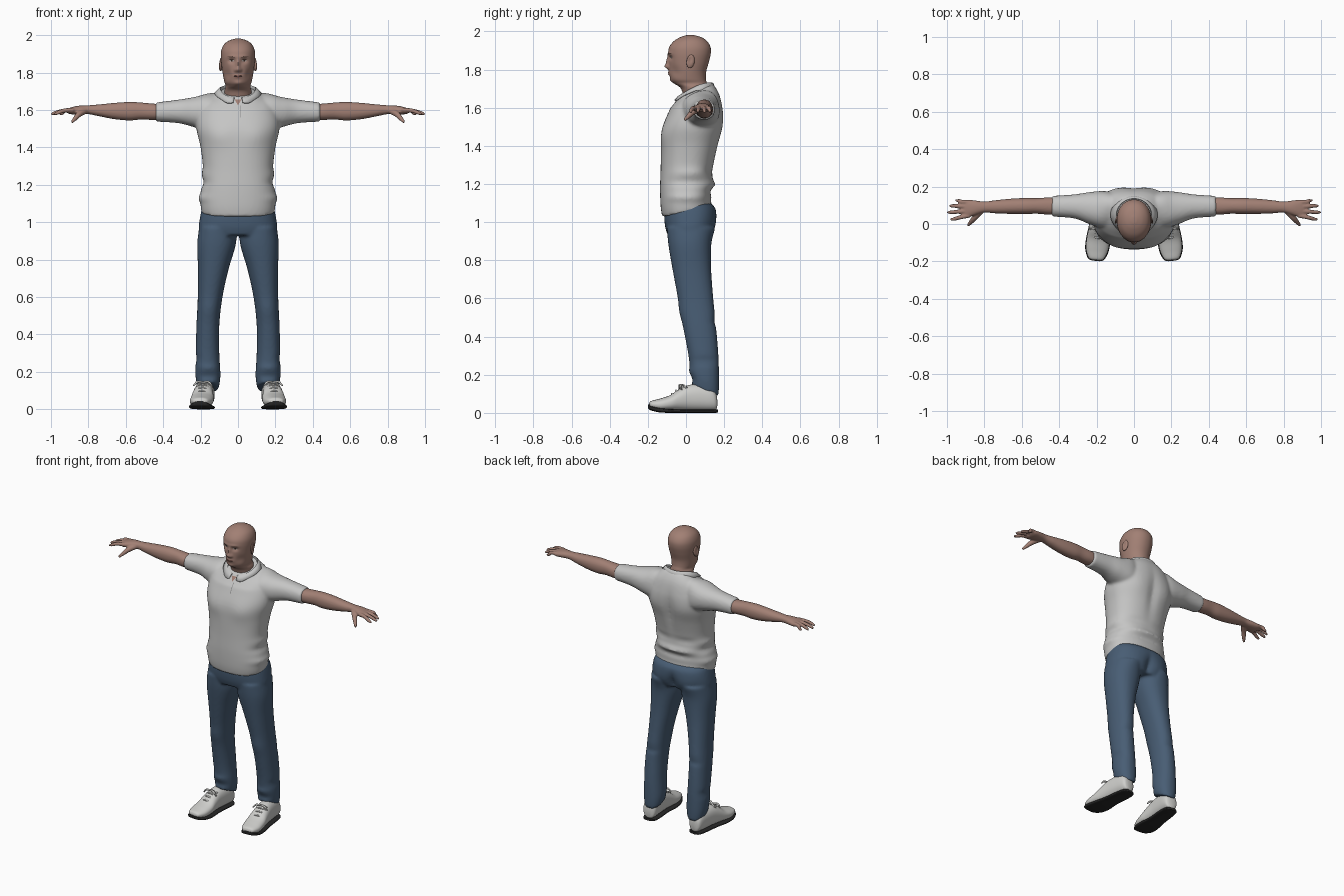
import bpy, bmesh, math
from mathutils import Matrix, Vector

cube = bpy.data.objects.get("Cube")
if cube:
    bpy.data.objects.remove(cube, do_unlink=True)


def material(name, *rgb):
    mat = bpy.data.materials.new(name)
    mat.use_nodes = True
    mat.diffuse_color = (*rgb, 1)
    mat.node_tree.nodes["Principled BSDF"].inputs["Base Color"].default_value = (*rgb, 1)
    return mat


skin = material("skin", .36, .215, .175)
lip = material("lip", .25, .12, .1)
brow = material("brow", .12, .07, .055)
eye_white = material("eye_white", .45, .4, .38)
iris = material("iris", .03, .02, .015)
cloth = material("shirt_grey", .56, .56, .555)
seam = material("seam_grey", .25, .25, .25)
denim = material("denim", .065, .11, .175)
leather = material("shoe_white", .62, .62, .6)
rubber = material("sole_black", .02, .02, .02)
SIDES = (1, -1)


def spline(rows, steps):
    """Smoothly interpolate rows of numbers."""
    ends = [rows[0], *rows, rows[-1]]
    out = []
    for i in range(len(rows) - 1):
        for k in range(steps):
            t = k / steps
            out.append([.5 * (2*b + (c-a)*t + (2*a - 5*b + 4*c - d)*t*t + (3*b - a - 3*c + d)*t**3)
                        for a, b, c, d in zip(*ends[i:i + 4])])
    return out + [rows[-1]]


def skin_rings(bm, rings):
    """Bridge closed rings of points and cap both ends."""
    loops = [[bm.verts.new(p) for p in ring] for ring in rings]
    n = len(loops[0])
    for low, high in zip(loops, loops[1:]):
        for i in range(n):
            j = (i + 1) % n
            bm.faces.new((low[i], low[j], high[j], high[i]))
    bm.faces.new(loops[0])
    bm.faces.new(loops[-1])


def loft(bm, rows, axis, side=1, power=2.2, n=48, steps=6, move=Matrix()):
    """Loft rounded sections; a row is position, low, high, low, high."""
    u, v = [a for a in range(3) if a != axis]
    rings = []
    for t, a, b, c, d in spline(rows, steps):
        ring = []
        for i in range(n):
            ang = math.tau * i / n
            co, si = math.cos(ang), math.sin(ang)
            p = Vector((0, 0, 0))
            p[axis] = t
            p[u] = (a + b) / 2 + (b - a) / 2 * math.copysign(abs(co) ** (2 / power), co)
            p[v] = (c + d) / 2 + (d - c) / 2 * math.copysign(abs(si) ** (2 / power), si)
            p = move @ p
            p.x *= side
            ring.append(p)
        rings.append(ring)
    skin_rings(bm, rings)


def centred(rows):
    return [(z, -w, w, front, back) for z, w, front, back in rows]


def tube(bm, points, radii, side=1, n=10):
    """Round tapered tube through points."""
    path = spline([(*p, r) for p, r in zip(points, radii)], 4)
    rings = []
    for i, (x, y, z, r) in enumerate(path):
        a, b = path[max(i - 1, 0)], path[min(i + 1, len(path) - 1)]
        turn = (Vector(b[:3]) - Vector(a[:3])).to_track_quat("Z", "Y")
        ring = []
        for k in range(n):
            ang = math.tau * k / n
            p = Vector((x, y, z)) + turn @ Vector((r * math.cos(ang), r * math.sin(ang), 0))
            p.x *= side
            ring.append(p)
        rings.append(ring)
    skin_rings(bm, rings)


def sculpt(bm, bumps):
    """Push the surface with soft falloffs, mirrored left and right."""
    for centre, radii, push in bumps:
        for s in SIDES if centre[0] else (1,):
            for v in bm.verts:
                d = sum(((v.co[i] - centre[i] * (s if i == 0 else 1)) / radii[i]) ** 2 for i in range(3))
                if d < 9:
                    v.co += Vector((push[0] * s, push[1], push[2])) * math.exp(-d)


def finish(name, bm, mat, voxel=0, relax=4):
    bmesh.ops.recalc_face_normals(bm, faces=bm.faces)
    mesh = bpy.data.meshes.new(name)
    bm.to_mesh(mesh)
    bm.free()
    mesh.materials.append(mat)
    mesh.polygons.foreach_set("use_smooth", [True] * len(mesh.polygons))
    mesh.set_sharp_from_angle(angle=math.radians(55))
    obj = bpy.data.objects.new(name, mesh)
    bpy.context.collection.objects.link(obj)
    if voxel:
        mod = obj.modifiers.new("blend", "REMESH")
        mod.mode, mod.voxel_size, mod.use_smooth_shade = "VOXEL", voxel, True
        mod = obj.modifiers.new("relax", "SMOOTH")
        mod.factor, mod.iterations = .5, relax
    return obj


def plate(name, target, outline, mat, lift=.002):
    """Thin patch laid on the front of a surface, as a fan."""
    bpy.context.view_layer.update()
    dg = bpy.context.evaluated_depsgraph_get()
    bm = bmesh.new()
    mid = [sum(c) / len(outline) for c in zip(*outline)]
    verts = []
    for x, z in [mid, *outline]:
        hit = target.ray_cast((x, -1, z), (0, 1, 0), depsgraph=dg)[1]
        verts.append(bm.verts.new((x, hit.y - lift, z)))
    rim = verts[1:]
    for a, b in zip(rim, rim[1:] + rim[:1]):
        bm.faces.new((verts[0], a, b))
    finish(name, bm, mat)


def oval(x, z, rx, rz, slant=0):
    return [(x + rx * math.cos(math.tau * i / 16),
             z + rz * math.sin(math.tau * i / 16) + slant * math.cos(math.tau * i / 16)) for i in range(16)]


def ramp(x):
    return min(max(x, 0), 1)


# Head and neck, with sculpted face
bm = bmesh.new()
loft(bm, centred([(1.62, .08, 0, .13), (1.67, .074, -.015, .122), (1.705, .072, -.03, .115),
                  (1.728, .066, -.062, .11), (1.75, .073, -.08, .105), (1.79, .081, -.088, .106),
                  (1.84, .088, -.09, .12), (1.885, .092, -.093, .13), (1.92, .089, -.087, .128),
                  (1.95, .075, -.063, .11), (1.97, .05, -.03, .08), (1.98, .02, 0, .045),
                  (1.982, .004, .018, .026)]), 2, n=128, steps=8, power=2.1)
sculpt(bm, [((0, -.09, 1.817), (.014, .05, .014), (0, -.02, 0)),      # nose tip
            ((0, -.09, 1.845), (.01, .05, .024), (0, -.013, 0)),       # nose bridge
            ((.014, -.09, 1.812), (.008, .05, .008), (0, -.007, 0)),   # nostrils
            ((.034, -.085, 1.863), (.019, .06, .013), (0, .011, 0)),   # eye sockets
            ((.03, -.09, 1.885), (.026, .05, .009), (0, -.004, 0)),    # brow ridge
            ((0, -.09, 1.78), (.024, .05, .011), (0, -.006, 0)),       # mouth
            ((0, -.08, 1.742), (.022, .05, .014), (0, -.007, 0)),      # chin
            ((.06, -.06, 1.79), (.025, .05, .03), (-.006, .004, 0))])  # cheeks
head = finish("head", bm, skin)

# Ears
bm = bmesh.new()
for s in SIDES:
    m = Matrix.Translation((.092 * s, .024, 1.843)) @ Matrix.Rotation(.3 * s, 4, "Z") \
        @ Matrix.Rotation(-.2, 4, "X") @ Matrix.Diagonal((.009, .022, .036, 1))
    bmesh.ops.create_uvsphere(bm, u_segments=24, v_segments=16, radius=1, matrix=m)
sculpt(bm, [((.1, .022, 1.85), (.02, .01, .016), (-.007, 0, 0))])
finish("ears", bm, skin)

# Facial details
for s, label in zip(SIDES, ("left", "right")):
    plate(label + "_eye", head, oval(.034 * s, 1.864, .013, .005), eye_white)
    plate(label + "_iris", head, oval(.034 * s, 1.864, .005, .005), iris, .003)
    plate(label + "_eyelid", head, oval(.034 * s, 1.87, .015, .002), brow, .003)
    plate(label + "_brow", head, oval(.036 * s, 1.883, .02, .003, .002 * s), brow)
plate("upper_lip", head, oval(0, 1.784, .024, .003), lip)
plate("lower_lip", head, oval(0, 1.776, .019, .004), lip)
plate("mouth_line", head, oval(0, 1.78, .025, .001), brow, .003)

# Polo shirt: torso and sleeves blended together
bm = bmesh.new()
loft(bm, centred([(1.05, .194, -.124, .136), (1.1, .2, -.133, .132), (1.18, .197, -.136, .14),
                  (1.28, .187, -.133, .142), (1.4, .2, -.13, .168), (1.5, .222, -.12, .19),
                  (1.58, .215, -.09, .195), (1.64, .18, -.062, .18), (1.68, .13, -.04, .155),
                  (1.7, .1, -.03, .135)]), 2, power=2.3, n=72)
for s in SIDES:
    loft(bm, [(.08, -.02, .16, 1.5, 1.68), (.16, -.025, .175, 1.49, 1.685), (.24, 0, .17, 1.51, 1.668),
              (.32, .03, .158, 1.53, 1.655), (.44, .04, .15, 1.538, 1.64)], 0, s)
for v in bm.verts:  # slope the neckline and hem
    v.co.z += (v.co.y - .06) * .35 * ramp((v.co.z - 1.6) / .1) * ramp((.2 - abs(v.co.x)) / .08)
    v.co.z += .18 * v.co.y * ramp((1.17 - v.co.z) / .11)
sculpt(bm, [((.1, -.11, 1.46), (.08, .08, .06), (0, -.01, 0)),       # chest
            ((0, .19, 1.46), (.03, .08, .14), (0, -.012, 0)),        # spine
            ((.11, .18, 1.5), (.07, .08, .07), (0, .008, 0)),        # shoulder blades
            ((.19, 0, 1.13), (.06, .15, .02), (.012, 0, 0)),         # side folds
            ((.19, .03, 1.21), (.06, .15, .02), (-.012, 0, 0)),
            ((.19, .05, 1.26), (.06, .12, .02), (.008, 0, 0)),
            ((0, .14, 1.16), (.16, .06, .016), (0, -.012, 0)),       # lower back folds
            ((.05, .14, 1.2), (.12, .06, .014), (0, .01, 0)),
            ((.1, .15, 1.27), (.08, .06, .016), (0, -.008, 0))])
shirt = finish("shirt", bm, cloth, voxel=.009, relax=4)

# Folded collar, open at the front with two points
bm = bmesh.new()
strips = []
for i in range(49):
    a = math.radians(12 + 336 * i / 48)
    back = (1 - math.cos(a)) / 2
    rise = 1.665 + .068 * math.sin(back * math.pi / 2)
    tip = math.exp(-((min(a, math.tau - a) - .45) / .3) ** 2)
    fall = 1.648 + .045 * min(back * 2, 1) - .014 * tip
    strip = []
    for rx, ry, z in ((.088, .08, rise - .03), (.094, .086, rise), (.104, .094, rise - .004),
                      (.126, .106 + .012 * tip, fall)):
        strip.append(bm.verts.new((rx * math.sin(a), .05 - ry * math.cos(a), z)))
    strips.append(strip)
for p, q in zip(strips, strips[1:]):
    for j in range(3):
        bm.faces.new((p[j], q[j], q[j + 1], p[j + 1]))
collar = finish("collar", bm, cloth)
solid = collar.modifiers.new("thickness", "SOLIDIFY")
solid.thickness = .006

# Open neck and placket seam
plate("open_neck", shirt, [(0, 1.625), (.018, 1.655), (-.018, 1.655)], skin, .003)
plate("placket_seam", shirt, [(.01, 1.56), (.014, 1.56), (.014, 1.59), (.014, 1.625), (.01, 1.625), (.01, 1.59)], seam)

# Arms with hands, fingers and thumb
for s, label in zip(SIDES, ("left", "right")):
    bm = bmesh.new()
    loft(bm, [(.36, .055, .138, 1.55, 1.628), (.45, .05, .142, 1.547, 1.634), (.52, .055, .138, 1.549, 1.64),
              (.58, .053, .139, 1.544, 1.643), (.66, .054, .135, 1.551, 1.638), (.74, .057, .127, 1.566, 1.63),
              (.8, .061, .12, 1.578, 1.625), (.85, .047, .126, 1.577, 1.623), (.89, .034, .13, 1.577, 1.615),
              (.912, .036, .126, 1.583, 1.607)], 0, s, n=32)
    for base, tip_x, tip_y in ((.045, .983, .026), (.07, .998, .063), (.093, .988, .097), (.115, .955, .125)):
        tube(bm, [(.88, base, 1.6), (.93, (base + tip_y) / 2, 1.597), (tip_x - .02, tip_y, 1.585),
                  (tip_x, tip_y, 1.576)], (.012, .0115, .01, .006), s)
    tube(bm, [(.82, .07, 1.595), (.85, .035, 1.577), (.872, .01, 1.553), (.888, -.008, 1.535)],
         (.018, .016, .012, .007), s)
    finish(label + "_arm", bm, skin, voxel=.005, relax=3)

# Jeans: hips and legs blended together
bm = bmesh.new()
loft(bm, centred([(.93, .205, -.095, .13), (.97, .21, -.108, .148), (1.02, .204, -.114, .16),
                  (1.07, .194, -.113, .156), (1.1, .185, -.11, .13)]), 2, power=2.4, n=64)
for s in SIDES:
    loft(bm, [(.115, .103, .216, .03, .17), (.18, .094, .227, .025, .173), (.3, .1, .226, .013, .17),
              (.45, .1, .222, -.015, .158), (.6, .083, .215, -.042, .143), (.75, .05, .214, -.07, .132),
              (.88, .012, .218, -.092, .132), (.97, .008, .208, -.1, .145)], 2, s)
for v in bm.verts:  # hems drop towards the heel
    v.co.z -= (v.co.y - .1) * .42 * ramp((.26 - v.co.z) / .12)
sculpt(bm, [((0, .15, .97), (.025, .06, .06), (0, -.022, 0)),        # seat
            ((.1, .15, .97), (.06, .06, .05), (0, .008, 0)),
            ((.16, -.03, .53), (.06, .06, .05), (0, -.006, 0)),      # knees
            ((.16, .16, .48), (.06, .05, .02), (0, -.008, 0)),       # folds
            ((.16, .02, .22), (.07, .05, .018), (0, -.008, 0)),
            ((.22, .1, .27), (.03, .08, .02), (-.007, 0, 0)),
            ((.16, .02, .175), (.07, .05, .015), (0, .007, 0))])
finish("jeans", bm, denim, voxel=.009, relax=3)

# Shoes: upper, sole and laces, turned slightly outwards
turn = Matrix.Translation((.185, 0, 0)) @ Matrix.Rotation(.1, 4, "Z")
upper = [(-.194, -.02, .02, .034, .05), (-.184, -.042, .04, .025, .062), (-.14, -.06, .058, .012, .074),
         (-.085, -.064, .06, .012, .092), (-.04, -.058, .056, .012, .122), (.01, -.052, .052, .012, .145),
         (.07, -.05, .05, .012, .15), (.13, -.047, .047, .012, .14), (.155, -.038, .038, .015, .11),
         (.163, -.02, .02, .025, .08)]
sole = [(-.198, -.022, .02, .024, .044), (-.186, -.046, .044, .014, .036), (-.14, -.064, .062, .003, .026),
        (-.08, -.067, .063, 0, .02), (0, -.054, .054, 0, .018), (.1, -.051, .051, 0, .018),
        (.15, -.043, .043, 0, .018), (.166, -.022, .022, .002, .018)]
for s, label in zip(SIDES, ("left", "right")):
    bm = bmesh.new()
    loft(bm, upper, 1, s, power=2.3, move=turn)
    finish(label + "_shoe", bm, leather)
    bm = bmesh.new()
    loft(bm, sole, 1, s, power=3.5, move=turn)
    finish(label + "_sole", bm, rubber)
    bm = bmesh.new()
    for y, z in ((-.075, .1), (-.052, .117), (-.03, .131), (-.01, .143)):
        tube(bm, [turn @ Vector(p) for p in ((-.034, y + .01, z - .012), (0, y, z), (.034, y + .01, z - .012))],
             (.005, .005, .005), s)
    for w in SIDES:  # bow loops
        tube(bm, [turn @ Vector(p) for p in ((0, -.014, .143), (.03 * w, -.03, .146), (.05 * w, -.03, .125))],
             (.006, .006, .004), s)
    finish(label + "_laces", bm, leather)
